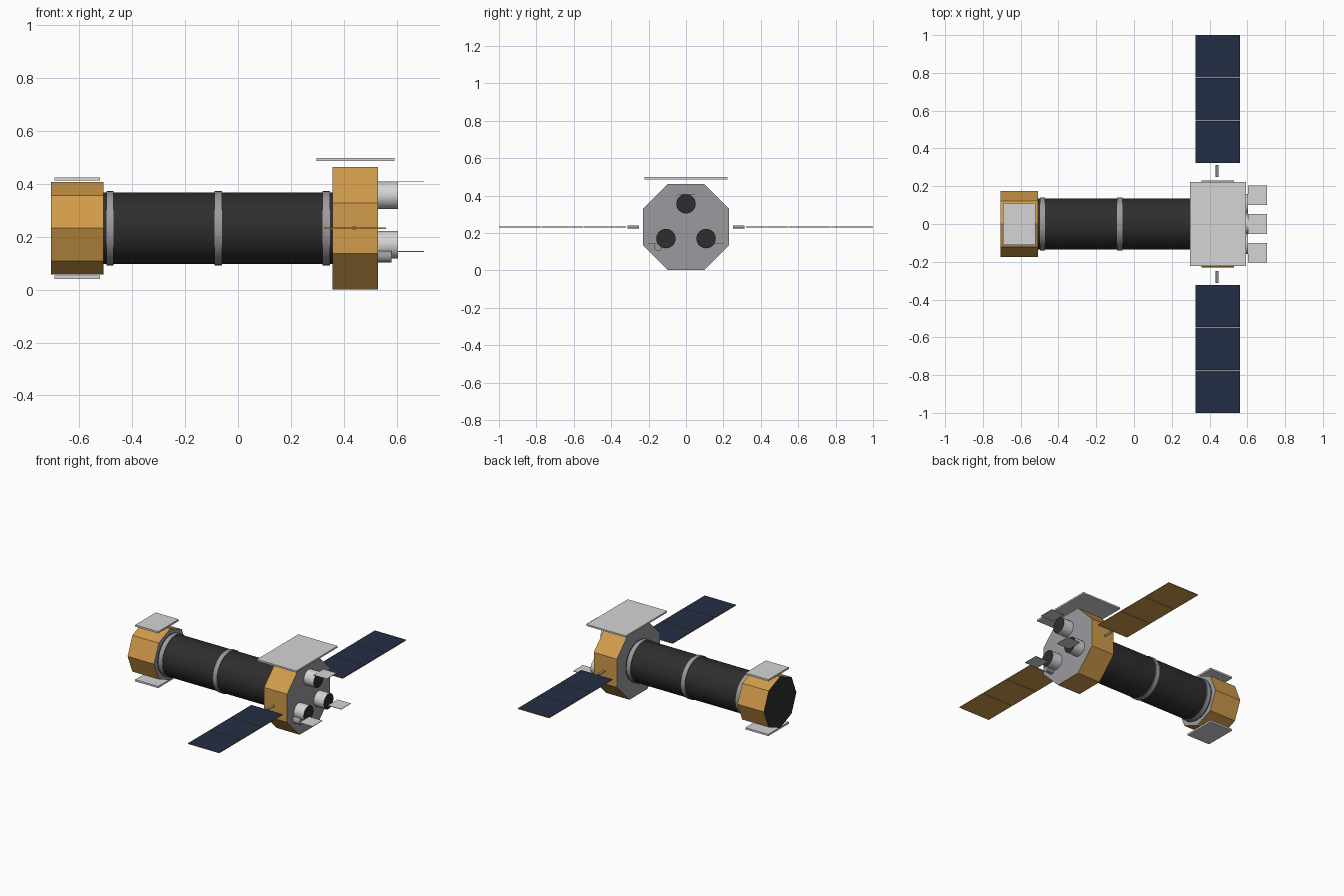
import bpy, bmesh, math
from mathutils import Matrix, Vector

if "Cube" in bpy.data.objects:
    bpy.data.objects.remove(bpy.data.objects["Cube"])

CZ = 0.232  # height of the long axis


def mat(name, r, g, b):
    m = bpy.data.materials.new(name)
    m.diffuse_color = (r, g, b, 1)
    m.use_nodes = True
    m.node_tree.nodes["Principled BSDF"].inputs["Base Color"].default_value = m.diffuse_color
    return m


GOLD = mat("gold_foil", 0.64, 0.33, 0.07)
DARK = mat("dark_wrap", 0.027, 0.027, 0.028)
GREY = mat("grey_metal", 0.33, 0.33, 0.35)
WHITE = mat("light_panel", 0.66, 0.66, 0.67)
NAVY = mat("solar_navy", 0.017, 0.027, 0.06)


def finish(name, bm, mats, rule=None, smooth=False):
    bm.normal_update()
    if rule:
        for f in bm.faces:
            f.material_index = rule(f.normal)
    me = bpy.data.meshes.new(name)
    bm.to_mesh(me)
    bm.free()
    for m in mats:
        me.materials.append(m)
    ob = bpy.data.objects.new(name, me)
    bpy.context.collection.objects.link(ob)
    if smooth:
        bpy.context.view_layer.objects.active = ob
        ob.select_set(True)
        bpy.ops.object.shade_smooth_by_angle(angle=math.radians(35))
        ob.select_set(False)
    return ob


def prism(name, start, end, r, mats, sides=32, turn=0.0, rule=None):
    """Cylinder or prism between two points."""
    a, b = Vector(start), Vector(end)
    d = b - a
    bm = bmesh.new()
    rot = d.to_track_quat('Z', 'Y').to_matrix().to_4x4()
    bmesh.ops.create_cone(bm, cap_ends=True, segments=sides, radius1=r, radius2=r,
                          depth=d.length,
                          matrix=Matrix.Translation((a + b) / 2) @ rot @ Matrix.Rotation(turn, 4, 'Z'))
    return finish(name, bm, mats, rule, smooth=sides > 8)


def box(name, lo, hi, mats, rule=None):
    lo, hi = Vector(lo), Vector(hi)
    bm = bmesh.new()
    bmesh.ops.create_cube(bm, size=1, matrix=Matrix.Translation((lo + hi) / 2)
                          @ Matrix.Diagonal((*(hi - lo), 1)))
    return finish(name, bm, mats, rule)


# Tail housing: octagon standing on a corner, dark rear, grey front
prism("tail_housing", (-0.706, 0, CZ), (-0.508, 0, CZ), 0.174, [GOLD, GREY, DARK], 8, 0,
      lambda n: 1 if n.x > 0.9 else 2 if n.x < -0.9 else 0)

# Main bus: octagon standing on a flat, grey ends
prism("main_bus", (0.357, 0, CZ), (0.53, 0, CZ), 0.231 / math.cos(math.pi / 8),
      [GOLD, GREY], 8, math.pi / 8, lambda n: 1 if abs(n.x) > 0.9 else 0)

# Boom with three clamp rings
prism("boom_tube", (-0.51, 0, CZ), (0.36, 0, CZ), 0.135, [DARK], 48)
for i, x in enumerate((-0.484, -0.075, 0.333)):
    prism(f"boom_ring_{i + 1}", (x - 0.014, 0, CZ), (x + 0.014, 0, CZ), 0.14, [GREY], 48)

# Thermal shields above and below
box("tail_shield_top", (-0.694, -0.11, 0.412), (-0.522, 0.11, 0.424), [WHITE])
box("tail_shield_bottom", (-0.694, -0.11, 0.041), (-0.522, 0.11, 0.053), [WHITE])
box("bus_sun_shield", (0.297, -0.222, 0.487), (0.592, 0.222, 0.498), [WHITE])

# Three instrument barrels with dark mouths and open lids
for i, ang in enumerate((90, 210, 330)):
    c, s = math.cos(math.radians(ang)), math.sin(math.radians(ang))
    y, z = 0.124 * c, CZ + 0.124 * s
    prism(f"instrument_barrel_{i + 1}", (0.528, y, z), (0.604, y, z), 0.052, [WHITE, DARK],
          32, 0, lambda n: 1 if n.x > 0.9 else 0)
    y, z = y + 0.052 * c, z + 0.052 * s
    box(f"instrument_lid_{i + 1}", (0.604, y - 0.052, z - 0.0015), (0.703, y + 0.052, z + 0.0015), [WHITE])

# Small sensor
prism("small_sensor", (0.528, -0.15, 0.125), (0.581, -0.15, 0.125), 0.022, [GREY], 24)

# Solar wings: stub plus three hinged panels on each side
for side, tag in ((1, "left"), (-1, "right")):
    prism(f"wing_stub_{tag}", (0.44, side * 0.25, CZ), (0.44, side * 0.312, CZ), 0.0075, [GREY], 16)
    for k in range(3):
        a = 0.322 + k * 0.2267
        y0, y1 = sorted((side * a, side * (a + 0.2237 + (0.0009 if k == 2 else 0))))
        box(f"solar_panel_{tag}_{k + 1}", (0.326, y0, CZ - 0.003), (0.56, y1, CZ + 0.003),
            [GOLD, NAVY], lambda n: 1 if n.z > 0.9 else 0)
